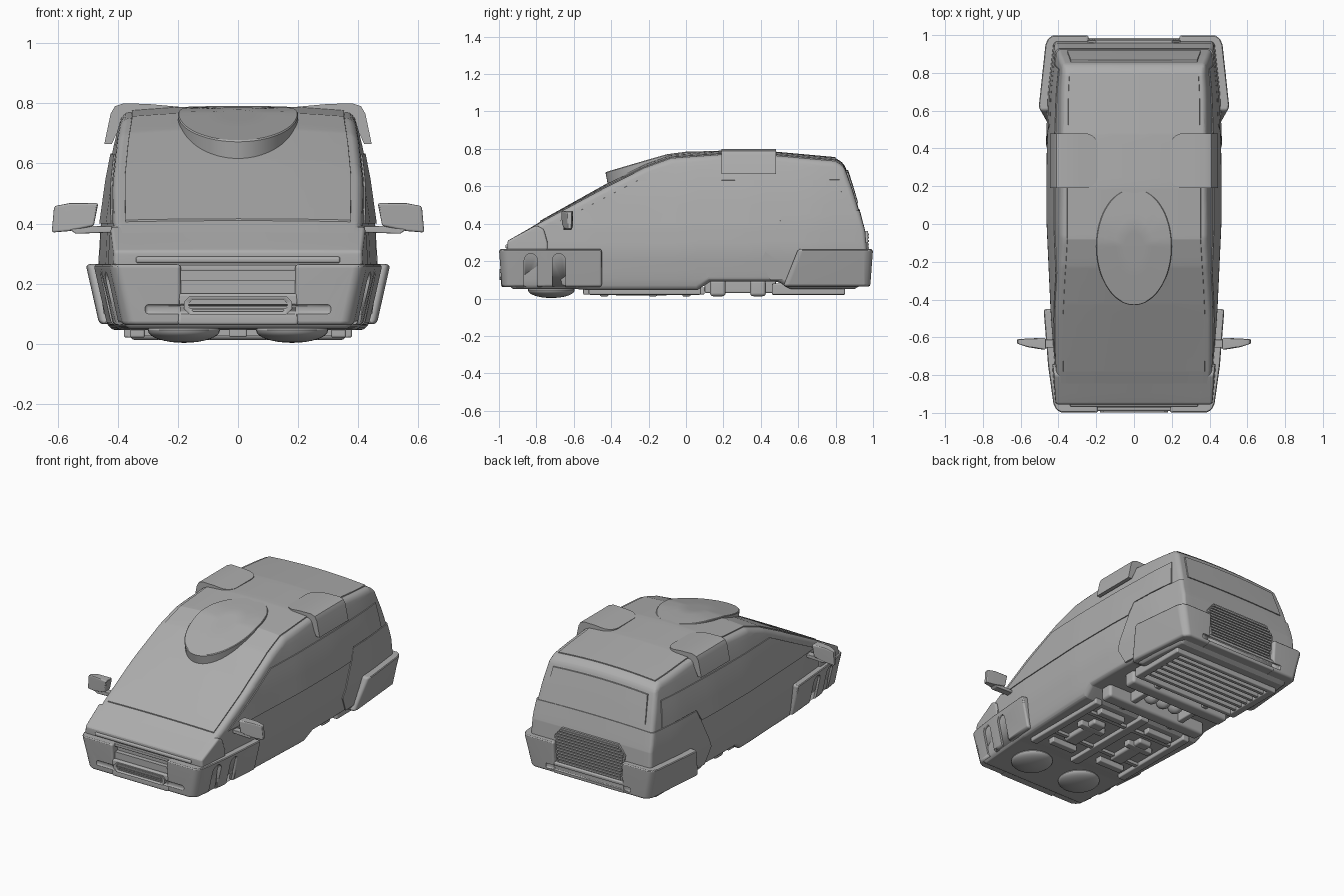
import bpy, bmesh, math
from mathutils import Vector

if "Cube" in bpy.data.objects:
    bpy.data.objects.remove(bpy.data.objects["Cube"])

grey = bpy.data.materials.new("body_grey")
grey.diffuse_color = (.42, .42, .42, 1)
grey.use_nodes = True
grey.node_tree.nodes["Principled BSDF"].inputs["Base Color"].default_value = grey.diffuse_color


def interp(t, table):
    if t <= table[0][0]:
        return table[0][1]
    for (a, va), (b, vb) in zip(table, table[1:]):
        if t <= b:
            return va + (vb - va) * (t - a) / (b - a)
    return table[-1][1]


def hull(v):
    """Bends a straight slab to the body: plan taper, tumblehome and roof crown."""
    x, y, z = v
    w = interp(y, [(-1, .395), (-.93, .405), (-.5, .44), (0, .463), (.35, .463), (.7, .45), (.97, .42)])
    f = interp(z, [(0, .9), (.1, .96), (.25, 1), (.4, .985), (.55, .94), (.68, .885), (.76, .835)])
    crown = .018 * max(0, 1 - (x / .46) ** 2) * max(0, min(1, (z - .3) / .4))
    return Vector((x * w * f / .46, y, z + crown))


def finish(name, bm, mirror=False, cutters=()):
    bmesh.ops.recalc_face_normals(bm, faces=bm.faces[:])
    me = bpy.data.meshes.new(name)
    bm.to_mesh(me)
    bm.free()
    me.materials.append(grey)
    ob = bpy.data.objects.new(name, me)
    bpy.context.collection.objects.link(ob)
    for c in cutters:
        m = ob.modifiers.new("cut", 'BOOLEAN')
        m.operation, m.object, m.solver = 'DIFFERENCE', c, 'EXACT'
    if mirror:
        ob.modifiers.new("mirror", 'MIRROR')
    ob.modifiers.new("flat_faces", 'WEIGHTED_NORMAL').keep_sharp = True
    return ob


def prism(name, pts, lo, hi, axis='x', bevel=0, seg=3, shape=None, pick=None, mirror=False, cutters=()):
    """Extrudes an outline along an axis, rounds its sharp edges, then reshapes it."""
    put = {'x': lambda a, b, c: (c, a, b), 'y': lambda a, b, c: (a, c, b), 'z': lambda a, b, c: (a, b, c)}[axis]
    bm = bmesh.new()
    A = [bm.verts.new(put(a, b, lo)) for a, b in pts]
    B = [bm.verts.new(put(a, b, hi)) for a, b in pts]
    bm.faces.new(A)
    bm.faces.new(B)
    for i in range(len(pts)):
        j = (i + 1) % len(pts)
        bm.faces.new((A[i], A[j], B[j], B[i]))
    bmesh.ops.recalc_face_normals(bm, faces=bm.faces[:])
    if bevel:
        es = [e for e in bm.edges if (pick(e) if pick else e.calc_face_angle(0) > .6)]
        bmesh.ops.bevel(bm, geom=es, offset=bevel, segments=seg, profile=.5, affect='EDGES', clamp_overlap=False)
    if shape is hull:
        for k, step, n in ((0, .1, 4), (1, .06, 16), (2, .05, 16)):
            for i in range(-n, n + 1):
                no = Vector([float(k == q) for q in range(3)])
                bmesh.ops.bisect_plane(bm, geom=bm.verts[:] + bm.edges[:] + bm.faces[:],
                                       dist=1e-5, plane_co=no * (i * step + .003), plane_no=no)
    if shape:
        for v in bm.verts:
            v.co = shape(v.co)
    return finish(name, bm, mirror, cutters)


def box(name, x, y, z, **kw):
    return prism(name, [(y[0], z[0]), (y[1], z[0]), (y[1], z[1]), (y[0], z[1])], x[0], x[1], **kw)


def ball(name, loc, size, mirror=False):
    bm = bmesh.new()
    bmesh.ops.create_uvsphere(bm, u_segments=32, v_segments=16, radius=1)
    for v in bm.verts:
        v.co = Vector([c * s + l for c, s, l in zip(v.co, size, loc)])
    return finish(name, bm, mirror)


# body shell
top = [(-.78, .405), (-.43, .592), (-.22, .697), (-.08, .748), (.2, .768), (.47, .762), (.8, .732)]
back = [(.845, .705), (.89, .58), (.93, .45), (.955, .36), (.963, .25)]
floor = [(.95, .08), (.9, .05), (.55, .05), (.5, .09), (.13, .09), (.06, .045), (-.52, .045), (-.58, .05), (-.94, .05)]
prism("body_shell", [(-.945, .31)] + top + back + floor, -.46, .46, bevel=.025, seg=4, shape=hull)

# glass roof and windscreen, rear window, side windows, lower rear shell, nose
prism("windscreen_and_roof", [(y, z + .006) for y, z in top] + [(y, z - .03) for y, z in top[::-1]],
      -.42, .42, shape=hull)
rear = [(.862, .67), (.89, .585), (.915, .505)]
prism("rear_window", [(y + .005, z) for y, z in rear] + [(y - .03, z) for y, z in rear[::-1]], -.40, .40, shape=hull)
prism("side_window", [(-.70, .40), (-.26, .63), (.82, .635), (.845, .475), (.53, .475), (.49, .40)],
      .42, .466, shape=hull, mirror=True)
prism("lower_rear_shell", [(.40, .20), (.53, .47), (.928, .47), (.958, .36), (.968, .25), (.955, .10), (.45, .10)],
      -.466, .466, bevel=.02, shape=hull, pick=lambda e: all(v.co.y > .9 for v in e.verts) and
      abs(e.verts[0].co.x - e.verts[1].co.x) < .01)
prism("nose", [(-.955, .25), (-.955, .308), (-.80, .392), (-.76, .37), (-.74, .30), (-.74, .25)],
      -.475, .475, bevel=.012, shape=hull)
box("front_light_bar", (-.34, .34), (-.966, -.94), (.268, .29), bevel=.008)


# bumpers with side flutes and slot
def tuck(v):
    t = max(0, (.265 - v.z) / .2)
    out = Vector(v)
    if abs(v.x) > .36:
        out.x -= math.copysign(.045 * t, v.x)
    if abs(v.y) > .97:
        out.y -= math.copysign(.015 * t, v.y)
    if .5 < v.y < .7:
        out.y -= .08 * t
    return out


cuts = []
for y, depth in ((-.83, .428), (-.68, .446)):
    arch = [(y - .035, .03), (y + .035, .03)]
    arch += [(y + .035 * math.cos(a * math.pi / 8), .205 + .035 * math.sin(a * math.pi / 8)) for a in range(9)]
    cuts.append(prism("flute_cutter", arch, depth, .6, shape=tuck))
slot = box("slot_cutter", (-.31, .31), (-1.1, -.98), (.098, .132), bevel=.012)
rear_slot = box("rear_slot_cutter", (-.3, .3), (.975, 1.1), (.085, .115), bevel=.008)
for c in cuts + [slot, rear_slot]:
    c.hide_render = True
    c.display_type = 'WIRE'

prism("front_bumper_corner", [(.19, -1), (.385, -1), (.415, -.985), (.43, -.95), (.458, -.75), (.482, -.45),
                              (.40, -.45), (.38, -.88), (.19, -.88)],
      .062, .265, axis='z', bevel=.014, shape=tuck, mirror=True, cutters=cuts + [slot])
box("front_bumper_middle", (-.2, .2), (-.99, -.85), (.062, .168), bevel=.01, cutters=[slot])
box("front_intake_sill", (-.2, .2), (-.972, -.9), (.15, .21))
box("front_intake_lip", (-.2, .2), (-.972, -.9), (.243, .262), bevel=.004)
prism("rear_bumper_corner", [(.24, 1), (.43, 1), (.457, .985), (.472, .95), (.507, .63), (.497, .6),
                             (.41, .6), (.39, .9), (.24, .9)],
      .065, .265, axis='z', bevel=.014, shape=tuck, mirror=True, cutters=[rear_slot])
box("rear_bumper_middle", (-.25, .25), (.9, .985), (.065, .135), bevel=.008, cutters=[rear_slot])


# front grille
def octagon(w, z0, z1, c):
    return [(-w + c, z0), (w - c, z0), (w, z0 + c), (w, z1 - c), (w - c, z1), (-w + c, z1), (-w, z1 - c), (-w, z0 + c)]


hole = prism("grille_cutter", octagon(.165, .108, .147, .015), -1.1, -.982, axis='y')
hole.hide_render = True
prism("front_grille_frame", octagon(.18, .098, .157, .018), -.998, -.95, axis='y', cutters=[hole])
for i in range(4):
    z = .112 + i * .0095
    box("front_grille_bar", (-.166, .166), (-.994, -.975), (z, z + .005))

# rear grille
prism("rear_grille_panel", [(-.23, .13), (.23, .13), (.25, .30), (.2, .36), (-.2, .36), (-.25, .30)],
      .93, .972, axis='y')
for i in range(12):
    z = .14 + i * .018
    w = interp(z, [(.13, .22), (.3, .24), (.36, .19)])
    box("rear_grille_slat", (-w, w), (.95, .979), (z, z + .011))

# oval roof pod
bm = bmesh.new()
N, lid, crest = 64, [], [(-.43, .676), (-.25, .729), (-.1, .772), (0, .785), (.19, .79)]
drops = [(.25, 0), (.5, 0), (.75, 0), (.93, 0), (.985, 0), (1, .004), (1, .085)]
for r, drop in drops:
    ring = []
    for i in range(N):
        a = math.tau * i / N
        x, y = .2 * r * math.cos(a), -.12 + .31 * r * math.sin(a)
        lean = .015 if drop > .05 else 0
        ring.append(bm.verts.new((x, y + lean, interp(y, crest) - drop)))
    lid.append(ring)
bm.faces.new(lid[0])
bm.faces.new(lid[-1])
for p, q in zip(lid, lid[1:]):
    for i in range(N):
        bm.faces.new((p[i], p[i - 1], q[i - 1], q[i]))
finish("roof_pod", bm)

# wrap-over roof pads
prism("roof_pad", [(.19, .788), (.30, .798), (.38, .80), (.41, .79), (.424, .765), (.445, .665),
                   (.42, .665), (.385, .74), (.36, .755), (.19, .76)],
      .19, .48, axis='y', bevel=.07, seg=8, mirror=True,
      pick=lambda e: all(v.co.x < .2 for v in e.verts) and abs(e.verts[0].co.y - e.verts[1].co.y) < .01)


# door mirrors
def sweep(v):
    t = max(0, min(1, (v.x - .46) / .16))
    return Vector((v.x, -.615 + (v.y + .615) * (1 - .65 * t * t), v.z))


prism("mirror_head", [(.465, .468), (.56, .468), (.612, .458), (.62, .37), (.56, .375), (.48, .392)],
      -.665, -.603, axis='y', bevel=.008, shape=sweep, mirror=True)
prism("mirror_arm", [(.38, .372), (.38, .39), (.5, .392), (.56, .38), (.54, .366)],
      -.655, -.612, axis='y', bevel=.004, mirror=True)

# underside: lift discs, rails, drive units, cross arms, hub
ball("lift_disc", (.18, -.72, .045), (.12, .125, .042), mirror=True)
box("side_rail", (.31, .36), (-.52, .08), (.02, .06), bevel=.008, mirror=True)
box("centre_keel", (-.03, .03), (-.55, .1), (.022, .06), bevel=.006)
box("drive_unit", (.13, .22), (-.38, -.1), (.015, .06), bevel=.012, mirror=True)
for y in (-.46, -.2, -.02):
    box("drive_rib", (.09, .27), (y, y + .045), (.012, .05), bevel=.006, mirror=True)
for y in (-.3, .0):
    box("floor_tie", (-.34, .34), (y - .06, y - .035), (.026, .05))
for y in (.17, .385):
    box("cross_arm", (-.36, .36), (y - .042, y + .042), (.012, .1), bevel=.018)
for x in (-.09, 0, .09):
    ball("hub_dome", (x, .278, .085), (.042, .06, .055))
box("hub_link", (.16, .2), (.1, .48), (.03, .1), bevel=.008, mirror=True)

# rear vent frame and slats
box("vent_side", (.33, .38), (.46, .85), (.02, .08), bevel=.008, mirror=True)
for y in (.46, .82):
    box("vent_end", (-.37, .37), (y, y + .03), (.02, .08), bevel=.006)
for i in range(6):
    y = .52 + i * .05
    box("vent_slat", (-.34, .34), (y, y + .022), (.024, .07), bevel=.005, seg=2)

# smooth shading with crisp edges
for ob in bpy.context.scene.objects:
    ob.select_set(True)
    bpy.context.view_layer.objects.active = ob
bpy.ops.object.shade_smooth_by_angle(angle=math.radians(30))
